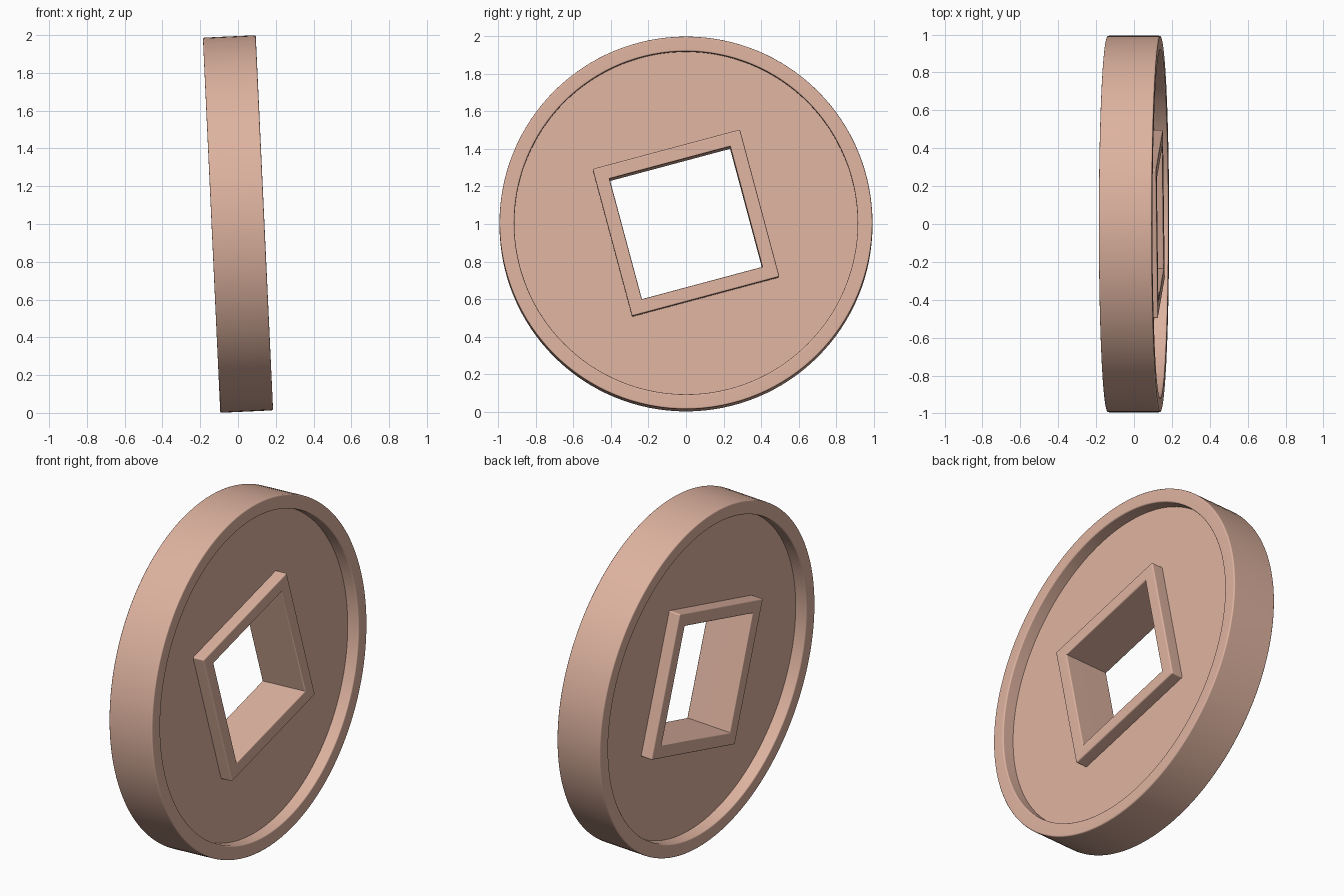
import bpy, bmesh
from math import cos, sin, pi, radians

old = bpy.data.objects.get("Cube")
if old:
    bpy.data.objects.remove(old)

SIDES = 128
HALF = 0.14       # half thickness of the rim and frame
FLOOR = 0.07      # half thickness of the recessed web
RIM_OUT, RIM_IN = 0.994, 0.915
FRAME_OUT, FRAME_IN = 0.575, 0.47   # corner radii of the square frame
TURN = radians(60)

clay = bpy.data.materials.new("warm clay")
clay.use_nodes = True
colour = (0.73, 0.45, 0.35, 1)
clay.diffuse_color = colour
clay.node_tree.nodes["Principled BSDF"].inputs["Base Color"].default_value = colour

bm = bmesh.new()


def ring(sides, radius, x, turn=0.0):
    """Loop of vertices around the x axis."""
    angles = [turn + 2 * pi * i / sides for i in range(sides)]
    return [bm.verts.new((x, radius * cos(a), radius * sin(a))) for a in angles]


def skin(loops):
    """Quads between each loop and the next."""
    for a, b in zip(loops, loops[1:]):
        n = len(a)
        for i in range(n):
            j = (i + 1) % n
            bm.faces.new((a[i], a[j], b[j], b[i]))


def band(sides, floor_r, far_r, turn=0.0):
    """Raised wall from one recess floor, around to the other."""
    section = [(floor_r, FLOOR), (floor_r, HALF), (far_r, HALF),
               (far_r, -HALF), (floor_r, -HALF), (floor_r, -FLOOR)]
    loops = [ring(sides, r, x, turn) for r, x in section]
    skin(loops)
    return loops[0], loops[-1]


# Round rim and square frame
rim_ends = band(SIDES, RIM_IN, RIM_OUT)
frame_ends = band(4, FRAME_OUT, FRAME_IN, TURN)

# Recessed floors between them, one on each side
for outer, inner in zip(rim_ends, frame_ends):
    edges = [bm.edges.get((l[i], l[i - 1])) for l in (outer, inner) for i in range(len(l))]
    bmesh.ops.triangle_fill(bm, edges=edges, use_beauty=True)
bmesh.ops.recalc_face_normals(bm, faces=bm.faces[:])

# Soften the outward edges only
convex = [e for e in bm.edges if e.is_convex and e.calc_face_angle(0) > 0.7]
bmesh.ops.bevel(bm, geom=convex, offset=0.008, offset_type='OFFSET',
                segments=3, profile=0.5, affect='EDGES', clamp_overlap=True)

mesh = bpy.data.meshes.new("pierced_disc")
bm.to_mesh(mesh)
bm.free()
mesh.materials.append(clay)
disc = bpy.data.objects.new("pierced_disc", mesh)
bpy.context.collection.objects.link(disc)

# Slight lean
disc.location = (0, 0, 1)
disc.rotation_euler = (0, radians(-2.65), 0)

bpy.ops.object.select_all(action='DESELECT')
disc.select_set(True)
bpy.context.view_layer.objects.active = disc
bpy.ops.object.shade_smooth_by_angle(angle=radians(35))
weighted = disc.modifiers.new("clean_normals", 'WEIGHTED_NORMAL')
weighted.keep_sharp = True
